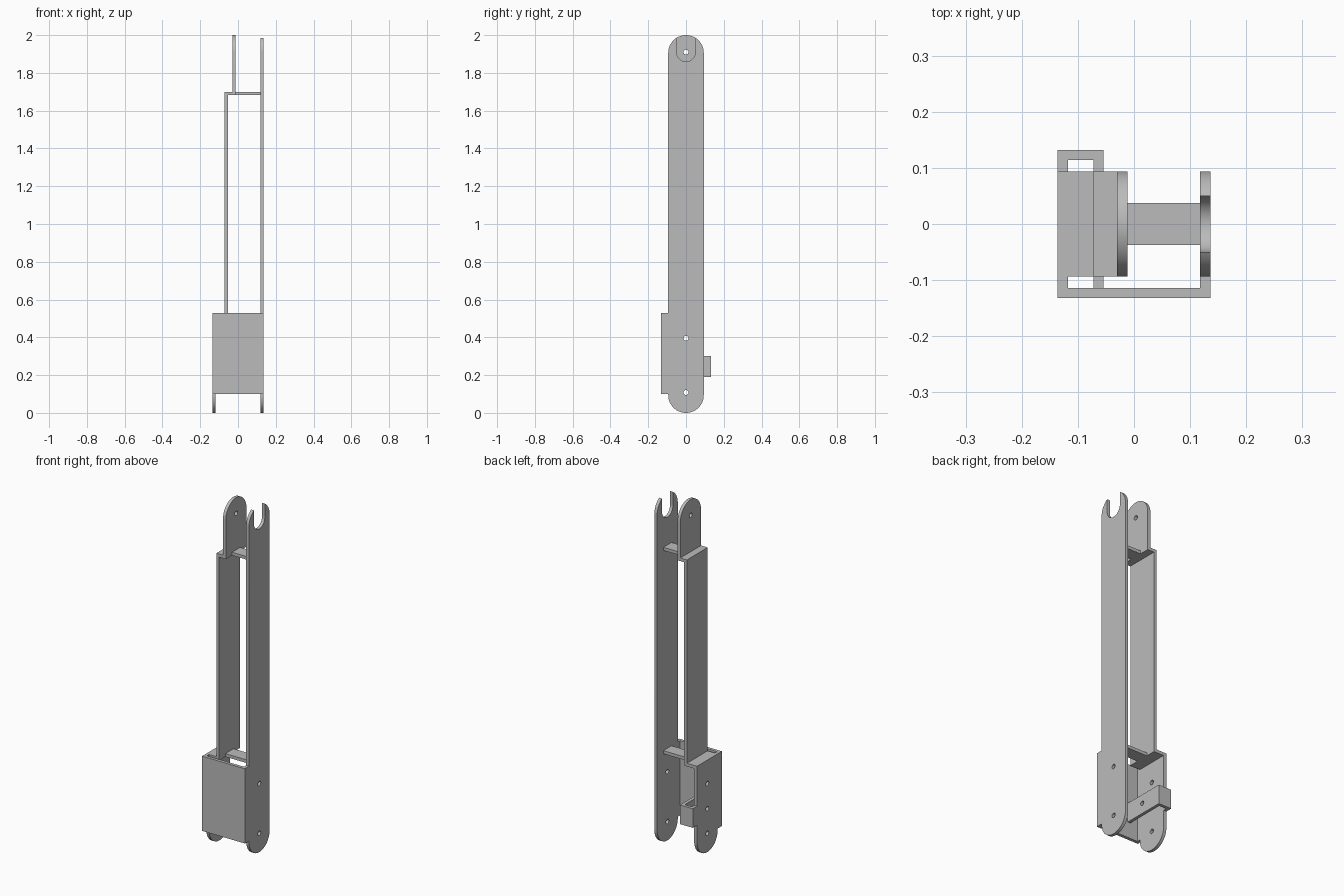
import bpy, bmesh
from math import cos, sin, pi, acos
from mathutils import Matrix

cube = bpy.data.objects.get("Cube")
if cube:
    bpy.data.objects.remove(cube, do_unlink=True)

T = 0.018          # sheet thickness
HALF = 0.094       # half width of the bars
DEPTH = 0.132      # half depth with flange and strap
SIDE = 0.136       # outer half width
BOX_LOW, BOX_HIGH = 0.10, 0.53
STRAP_LOW, STRAP_HIGH = 0.19, 0.30
SHELF_HIGH = 1.70
TOP_HOLE, MID_HOLE, STRAP_HOLE, LOW_HOLE = 1.91, 0.395, 0.25, 0.108

steel = bpy.data.materials.new("plain grey")
steel.use_nodes = True
GREY = (0.5, 0.5, 0.5, 1)
steel.diffuse_color = GREY
steel.node_tree.nodes["Principled BSDF"].inputs["Base Color"].default_value = GREY


def arc(cy, cz, r, a0, a1, n=32):
    return [(cy + r * cos(a0 + (a1 - a0) * i / n), cz + r * sin(a0 + (a1 - a0) * i / n))
            for i in range(n + 1)]


def add_object(name, mesh):
    mesh.materials.clear()
    mesh.materials.append(steel)
    ob = bpy.data.objects.new(name, mesh)
    bpy.context.collection.objects.link(ob)
    bpy.ops.object.select_all(action='DESELECT')
    ob.select_set(True)
    bpy.context.view_layer.objects.active = ob
    bpy.ops.object.shade_smooth_by_angle()
    return ob


def plate(name, outline, holes, x0):
    """Sheet in the y-z plane, from x0 to x0 + T, with round holes."""
    cu = bpy.data.curves.new(name, 'CURVE')
    cu.dimensions = '2D'
    cu.fill_mode = 'BOTH'
    cu.extrude = T / 2
    loops = [outline] + [arc(0, z, 0.013, 0, 2 * pi, 20)[:-1] for z in holes]
    for pts in loops:
        sp = cu.splines.new('POLY')
        sp.points.add(len(pts) - 1)
        for p, (y, z) in zip(sp.points, pts):
            p.co = (y, z, 0, 1)
        sp.use_cyclic_u = True
    tmp = bpy.data.objects.new(name + "_sketch", cu)
    bpy.context.collection.objects.link(tmp)
    deps = bpy.context.evaluated_depsgraph_get()
    mesh = bpy.data.meshes.new_from_object(tmp.evaluated_get(deps))
    bpy.data.objects.remove(tmp, do_unlink=True)
    # sketch x, y, z become world y, z, x
    mesh.transform(Matrix(((0, 0, 1, x0 + T / 2), (1, 0, 0, 0), (0, 1, 0, 0), (0, 0, 0, 1))))
    bm = bmesh.new()
    bm.from_mesh(mesh)
    bmesh.ops.remove_doubles(bm, verts=bm.verts, dist=1e-5)
    bmesh.ops.recalc_face_normals(bm, faces=bm.faces)
    bm.to_mesh(mesh)
    bm.free()
    return add_object(name, mesh)


def box(name, x, y, z):
    bm = bmesh.new()
    bmesh.ops.create_cube(bm, size=1)
    for v in bm.verts:
        for i, (a, b) in enumerate((x, y, z)):
            v.co[i] = a + (b - a) * (v.co[i] + 0.5)
    mesh = bpy.data.meshes.new(name)
    bm.to_mesh(mesh)
    bm.free()
    return add_object(name, mesh)


foot = arc(0, HALF, HALF, pi, 2 * pi)
flange = [(-HALF, BOX_HIGH), (-DEPTH, BOX_HIGH), (-DEPTH, BOX_LOW), (-HALF, BOX_LOW)]

# Long slotted side plate with front flange
SLOT = 0.05
top_z = 2 - HALF
tip = acos(SLOT / HALF)
long_outline = (foot + arc(0, top_z, HALF, 0, tip, 12)
                + arc(0, TOP_HOLE, SLOT, 0, -pi, 24)
                + arc(0, top_z, HALF, pi - tip, pi, 12) + flange)
plate("long_side_plate", long_outline, [MID_HOLE, LOW_HOLE], SIDE - T)

# Short side plate with front flange and rear strap tab
tab = [(HALF, STRAP_LOW), (DEPTH, STRAP_LOW), (DEPTH, STRAP_HIGH), (HALF, STRAP_HIGH)]
short_outline = foot + tab + [(HALF, BOX_HIGH)] + flange[1:]
plate("short_side_plate", short_outline, [MID_HOLE, STRAP_HOLE, LOW_HOLE], -SIDE)

# Front cover between the two side plates
IN = SIDE - T
box("front_cover", (-IN, IN), (-DEPTH, -DEPTH + T), (BOX_LOW, BOX_HIGH))

# Strap: rear web and inner arm reaching the front cover
ARM = -0.072
arm_outline = [(-DEPTH + T, STRAP_LOW), (DEPTH, STRAP_LOW),
               (DEPTH, STRAP_HIGH), (-DEPTH + T, STRAP_HIGH)]
plate("strap_arm", arm_outline, [STRAP_HOLE], ARM)
box("strap_web", (-IN, ARM), (DEPTH - T, DEPTH), (STRAP_LOW, STRAP_HIGH))

# Upright bar, stepped by a wide shelf at each end
EAR = -0.03
box("upright_bar", (ARM, ARM + T), (-HALF, HALF), (BOX_HIGH - T, SHELF_HIGH))
box("lower_shelf", (-IN, ARM), (-HALF, HALF), (BOX_HIGH - T, BOX_HIGH))
box("upper_shelf", (ARM + T, EAR), (-HALF, HALF), (SHELF_HIGH - T, SHELF_HIGH))

# Rounded ear on the upper shelf
ear_outline = ([(-HALF, SHELF_HIGH - T), (HALF, SHELF_HIGH - T)]
               + arc(0, top_z, HALF, 0, pi))
plate("top_ear", ear_outline, [TOP_HOLE], EAR)

# Narrow cross ties to the long plate
for name, x, z in (("lower_tie", ARM + T, BOX_HIGH), ("upper_tie", EAR + T, SHELF_HIGH)):
    box(name, (x, IN), (-0.037, 0.037), (z - T, z))
